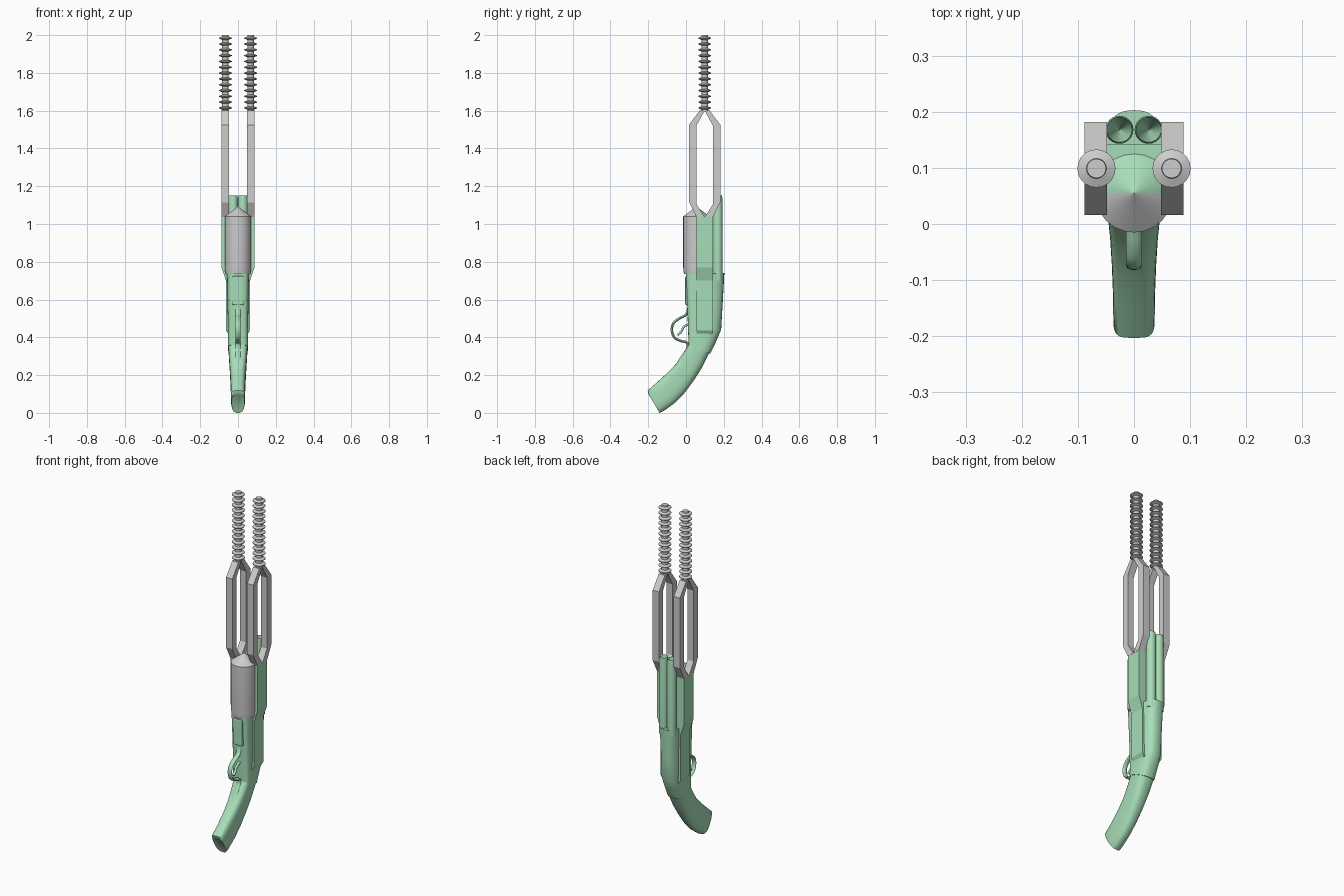
import bpy, bmesh, math
from mathutils import Vector

if "Cube" in bpy.data.objects:
    bpy.data.objects.remove(bpy.data.objects["Cube"])


def material(name, rgb):
    m = bpy.data.materials.new(name)
    m.diffuse_color = (*rgb, 1)
    m.use_nodes = True
    m.node_tree.nodes["Principled BSDF"].inputs["Base Color"].default_value = m.diffuse_color
    return m


GREEN = material("pale green", (0.39, 0.73, 0.48))
GREY = material("light grey", (0.61, 0.61, 0.61))


def finish(name, bm, mats, smooth=True, angle=35):
    bmesh.ops.recalc_face_normals(bm, faces=bm.faces[:])
    me = bpy.data.meshes.new(name)
    bm.to_mesh(me)
    bm.free()
    ob = bpy.data.objects.new(name, me)
    bpy.context.collection.objects.link(ob)
    for m in mats:
        me.materials.append(m)
    if smooth:
        bpy.ops.object.select_all(action='DESELECT')
        bpy.context.view_layer.objects.active = ob
        ob.select_set(True)
        bpy.ops.object.shade_smooth_by_angle(angle=math.radians(angle))
    return ob


def skin(name, rings, mat, angle=35, mats=None):
    """Bridge a list of closed point rings and cap both ends."""
    bm = bmesh.new()
    vs = [[bm.verts.new(p) for p in r] for r in rings]
    n = len(vs[0])
    for a, b in zip(vs, vs[1:]):
        for i in range(n):
            j = (i + 1) % n
            bm.faces.new((a[i], a[j], b[j], b[i]))
    bm.faces.new(vs[0])
    bm.faces.new(vs[-1])
    return finish(name, bm, mats or [mat], True, angle)


def lathe(name, profile, cx, cy, mat, n=20, angle=35):
    rings = [[(cx + r * math.cos(2 * math.pi * i / n), cy + r * math.sin(2 * math.pi * i / n), z)
              for i in range(n)] for r, z in profile]
    return skin(name, rings, mat, angle)


def section(f, b, w, front=5, back=2.6, n=32):
    """Rounded cross-section between a front and a back (y, z) point."""
    pts = []
    for i in range(n):
        a = 2 * math.pi * i / n
        c, s = math.cos(a), math.sin(a)
        e = 2 / (back if c > 0 else front)
        u = math.copysign(abs(c) ** e, c)
        v = math.copysign(abs(s) ** e, s)
        t = (u + 1) / 2
        pts.append((w * v, f[0] + (b[0] - f[0]) * t, f[1] + (b[1] - f[1]) * t))
    return pts


def prism(name, lo, hi, mat):
    """Flat-faced solid between two outlines."""
    bm = bmesh.new()
    a = [bm.verts.new(p) for p in lo]
    b = [bm.verts.new(p) for p in hi]
    for i in range(len(a)):
        j = (i + 1) % len(a)
        bm.faces.new((a[i], a[j], b[j], b[i]))
    bm.faces.new(a)
    bm.faces.new(b)
    return finish(name, bm, [mat], False)


def sweep(name, path, wx, wt, mat, n=10):
    """Oval strip along a (y, z) path in the centre plane, through a smooth spline."""
    P = [Vector(p) for p in path]
    pts = []
    for i in range(len(P) - 1):
        p0, p1, p2, p3 = P[max(i - 1, 0)], P[i], P[i + 1], P[min(i + 2, len(P) - 1)]
        for k in range(4):
            t = k / 4
            pts.append(0.5 * (2 * p1 + (p2 - p0) * t + (2 * p0 - 5 * p1 + 4 * p2 - p3) * t * t
                              + (3 * p1 - p0 - 3 * p2 + p3) * t ** 3))
    pts.append(P[-1])
    rings = []
    for i, p in enumerate(pts):
        d = (pts[min(i + 1, len(pts) - 1)] - pts[max(i - 1, 0)]).normalized()
        nrm = Vector((-d.y, d.x))
        ring = []
        for k in range(n):
            a = 2 * math.pi * k / n
            q = p + nrm * wt * math.sin(a)
            ring.append((wx * math.cos(a), q.x, q.y))
        rings.append(ring)
    return skin(name, rings, mat, 60)


# Curved grip, from the rounded butt up to the receiver
skin("grip", [
    section((-0.188, 0.092), (-0.142, 0.006), 0.026, 4),
    section((-0.199, 0.100), (-0.140, 0.000), 0.034, 4),
    section((-0.203, 0.118), (-0.118, 0.010), 0.037, 4),
    section((-0.150, 0.165), (-0.060, 0.052), 0.038, 3.5),
    section((-0.100, 0.210), (-0.008, 0.105), 0.040, 3.5),
    section((-0.055, 0.257), (0.042, 0.172), 0.043, 3.5),
    section((-0.015, 0.310), (0.085, 0.240), 0.047, 4),
    section((0.015, 0.362), (0.125, 0.320), 0.051, 4)], GREEN, 45)

# Receiver with flat front and rounded back
skin("receiver", [
    section((0.013, 0.360), (0.128, 0.313), 0.053),
    section((0.012, 0.410), (0.158, 0.375), 0.053),
    section((0.010, 0.460), (0.186, 0.440), 0.054),
    section((0.007, 0.560), (0.193, 0.560), 0.055),
    section((0.000, 0.735), (0.203, 0.740), 0.058)], GREEN, 40)

# Loading port plate on the front, trigger guard with tang, trigger
port = prism("loading_port", [(x, 0.02, z) for x, z in ((-.03, .57), (.03, .57), (.03, .725), (-.03, .725))],
             [(x, -0.004, z) for x, z in ((-.03, .57), (.03, .57), (.03, .725), (-.03, .725))], GREEN)
bev = port.modifiers.new("bevel", 'BEVEL')
bev.width, bev.segments = 0.007, 2
sweep("trigger_guard", [(0.015, 0.560), (0.0, 0.520), (-0.035, 0.500), (-0.066, 0.475), (-0.075, 0.438),
                        (-0.062, 0.400), (-0.030, 0.382), (0.004, 0.372), (0.008, 0.345),
                        (-0.012, 0.310), (-0.038, 0.272)], 0.014, 0.007, GREEN)
sweep("trigger", [(0.015, 0.470), (-0.012, 0.455), (-0.025, 0.430), (-0.045, 0.412)], 0.008, 0.006, GREEN)

# Central block carrying the prongs, stepped out at its upper part
half = [(0.050, 0.415), (0.064, 0.437), (0.064, 0.700), (0.087, 0.770), (0.087, 1.040)]
outline = half + [(-x, z) for x, z in reversed(half)]
prism("side_block", [(x, 0.055, z) for x, z in outline], [(x, 0.143, z) for x, z in outline], GREEN)

# Pointed canister: grey front half, green back half
can = lathe("canister", [(0.066, 0.735), (0.070, 0.770), (0.070, 1.040), (0.0005, 1.092)], 0, 0.055, GREY, 24)
can.data.materials.append(GREEN)
for f in can.data.polygons:
    f.material_index = 1 if f.center.y > 0.056 and len(f.vertices) == 4 else 0

# Twin barrels with tapered bores
for side, s in (("left", -1), ("right", 1)):
    lathe(side + "_barrel", [(0.025, 0.70), (0.025, 1.135), (0.0225, 1.15), (0.0005, 1.03)],
          s * 0.026, 0.168, GREEN, 24)

# Split prongs and ribbed rods
prong = [(0.055, 1.037), (0.099, 1.037), (0.055, 1.105), (0.055, 1.520), (0.099, 1.600),
         (0.072, 1.600), (0.016, 1.525), (0.016, 1.115)]
for side, s in (("left", -1), ("right", 1)):
    for place, flip in (("front", False), ("back", True)):
        pts = [(0.198 - y if flip else y, z) for y, z in prong]
        prism(f"{side}_{place}_prong", [(s * 0.048, y, z) for y, z in pts],
              [(s * 0.088, y, z) for y, z in pts], GREY)
    profile = [(0.018, 1.595)]
    pitch = 0.4 / 13
    for i in range(13):
        z = 1.6 + i * pitch
        profile += [(0.018, z + 0.006), (0.034, z + 0.0125), (0.034, z + 0.0165), (0.018, z + 0.023)]
    profile.append((0.017, 2.0))
    lathe(side + "_ribbed_rod", profile, s * 0.067, 0.099, GREY, 20, 20)
